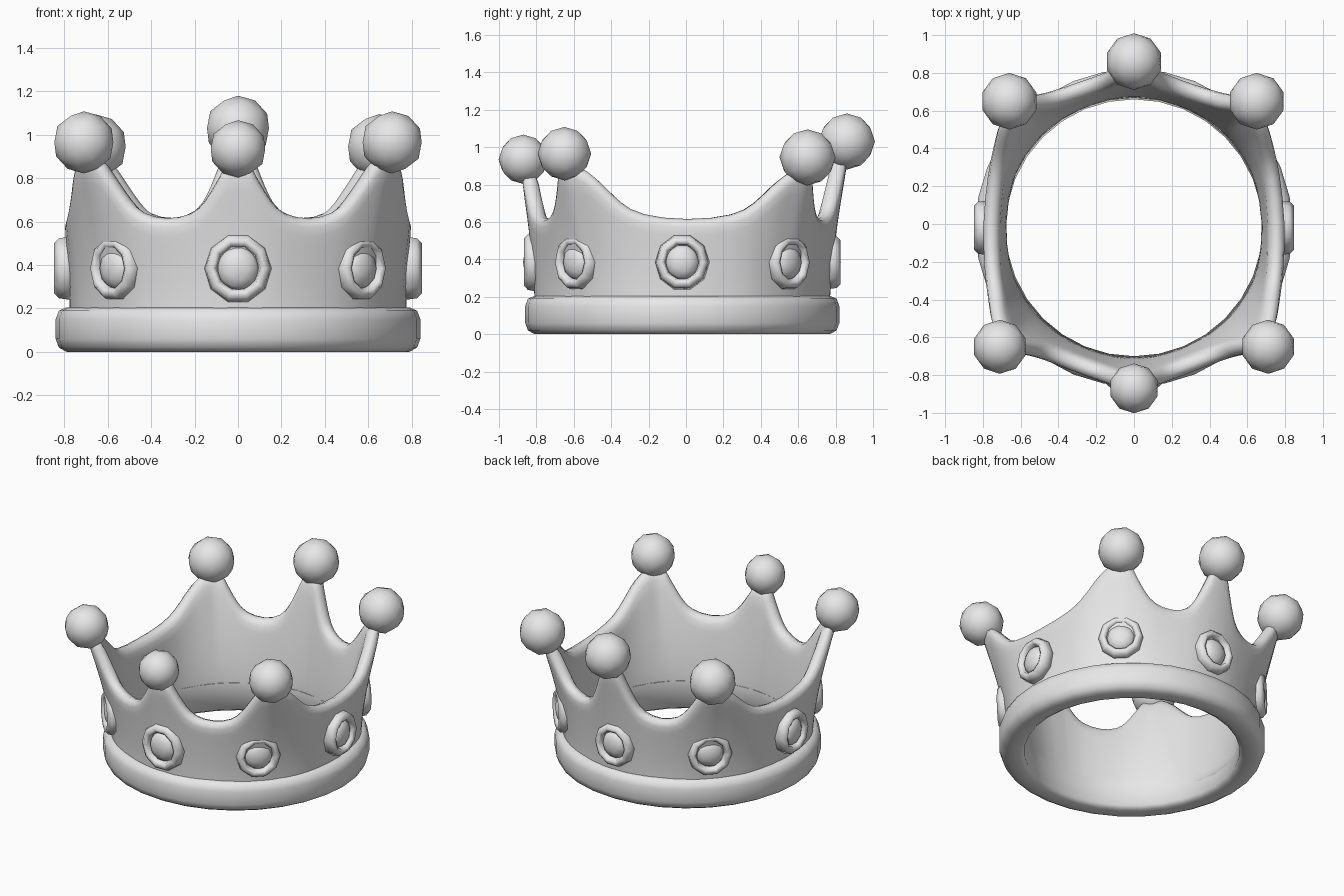
import bpy, bmesh, math
from mathutils import Vector, Matrix

if "Cube" in bpy.data.objects:
    bpy.data.objects.remove(bpy.data.objects["Cube"])

metal = bpy.data.materials.new("plain_grey")
metal.use_nodes = True
metal.diffuse_color = (0.8, 0.8, 0.8, 1)
metal.node_tree.nodes["Principled BSDF"].inputs["Base Color"].default_value = (0.8, 0.8, 0.8, 1)

CENTRE_Y = -0.02


def add_object(name, bm, sharp=None):
    bmesh.ops.recalc_face_normals(bm, faces=bm.faces[:])
    mesh = bpy.data.meshes.new(name)
    bm.to_mesh(mesh)
    bm.free()
    mesh.materials.append(metal)
    obj = bpy.data.objects.new(name, mesh)
    bpy.context.collection.objects.link(obj)
    for poly in mesh.polygons:
        poly.use_smooth = True
    if sharp:
        bpy.ops.object.select_all(action="DESELECT")
        obj.select_set(True)
        bpy.context.view_layer.objects.active = obj
        bpy.ops.object.shade_smooth_by_angle(angle=math.radians(sharp))
    return obj


def ring_of_sections(bm, sections):
    """Join closed cross-sections into a closed loop of quads."""
    rows = [[bm.verts.new(p) for p in section] for section in sections]
    n = len(rows[0])
    for i, row in enumerate(rows):
        nxt = rows[(i + 1) % len(rows)]
        for j in range(n):
            k = (j + 1) % n
            bm.faces.new((row[j], nxt[j], nxt[k], row[k]))


def polar(radius, angle, z):
    return Vector((radius * math.cos(angle), CENTRE_Y + radius * math.sin(angle), z))


# Base band: rounded profile turned around the centre
band_profile = [(0.68, 0.02), (0.71, 0.0), (0.79, 0.0), (0.825, 0.02), (0.84, 0.06),
                (0.84, 0.15), (0.825, 0.19), (0.79, 0.205), (0.69, 0.2)]
bm = bmesh.new()
ring_of_sections(bm, [[polar(r, math.tau * i / 32, z) for r, z in band_profile]
                      for i in range(32)])
add_object("base_band", bm, 60)

# Balls on the points: name, centre, radius, in order around the crown
balls = [("back_left", (0.65, 0.65, 0.945), 0.15),
         ("back", (0, 0.86, 1.03), 0.15),
         ("back_right", (-0.66, 0.65, 0.945), 0.15),
         ("front_right", (-0.71, -0.65, 0.965), 0.143),
         ("front", (0, -0.87, 0.935), 0.132),
         ("front_left", (0.71, -0.65, 0.965), 0.143)]
spikes = []
for name, centre, radius in balls:
    bm = bmesh.new()
    bmesh.ops.create_icosphere(bm, subdivisions=2, radius=radius,
                               matrix=Matrix.Translation(centre))
    add_object(name + "_ball", bm)
    x, y, z = centre
    spikes.append((math.atan2(y - CENTRE_Y, x) % math.tau,
                   math.hypot(x, y - CENTRE_Y) + 0.015, z - 0.06))

# Wall: columns follow the concave sides of each point, leaning outward
# (fraction of the way to the valley, fraction of the height)
slope = [(0.62, 0.1), (0.45, 0.33), (0.32, 0.6), (0.22, 0.82), (0.16, 1.0)]
columns = []
for i, (angle, tip_radius, tip_z) in enumerate(spikes):
    before = (angle - spikes[i - 1][0]) % math.tau / 2
    after = (spikes[(i + 1) % len(spikes)][0] - angle) % math.tau / 2

    def column(offset, gap, fraction, height):
        wide = gap > 0.6
        if wide:
            fraction_angle = fraction * 0.9 if fraction < 1 else 1
            if fraction < 0.2:
                fraction_angle = fraction * 0.55
        else:
            fraction_angle = fraction
        low_lean = 0.04 if wide else 0.09
        lean = (tip_radius - 0.79) * (1 - fraction) + low_lean * fraction
        columns.append((angle + offset * gap * fraction_angle, lean,
                        0.61 + height * (tip_z - 0.61), tip_z))

    column(-1, before, 1, 0)
    for fraction, height in slope:
        column(-1, before, fraction, height)
    column(1, after, 0, 1)
    for fraction, height in reversed(slope):
        column(1, after, fraction, height)


def wall_radius(z, lean, tip_z):
    return 0.79 + lean * (max(z - 0.2, 0) / (tip_z - 0.2)) ** 1.4


sections = []
for angle, lean, top, tip_z in columns:
    levels = [0.08 + (top - 0.08) * s / 6 for s in range(7)]
    outer = [polar(wall_radius(z, lean, tip_z), angle, z) for z in levels]
    inner = [polar(wall_radius(z, lean, tip_z) - 0.105 + 0.02 * z, angle, z) for z in levels]
    sections.append(outer + inner[::-1])
bm = bmesh.new()
ring_of_sections(bm, sections)
wall = add_object("pointed_wall", bm)
wall.modifiers.new("rounding", "SUBSURF").levels = 1

# Eight gems, each a domed stone in a raised rim
for i in range(8):
    angle = math.tau * i / 8
    size = 1.08 if i == 6 else 1.0
    out = Vector((math.cos(angle), math.sin(angle), 0))
    side = Vector((-math.sin(angle), math.cos(angle), 0))
    place = Matrix((side, Vector((0, 0, 1)), out)).transposed().to_4x4()
    place.translation = polar(0.80, angle, 0.385)

    rim_profile = [(0.155, -0.04), (0.145, 0.025), (0.122, 0.047), (0.1, 0.035), (0.085, -0.04)]
    rim = []
    for j in range(10):
        a = math.tau * j / 10
        rim.append([place @ Vector((size * r * math.cos(a) * 0.95, size * r * math.sin(a), d))
                    for r, d in rim_profile])
    bm = bmesh.new()
    ring_of_sections(bm, rim)
    add_object("gem_rim_%d" % (i + 1), bm)

    bm = bmesh.new()
    bmesh.ops.create_icosphere(bm, subdivisions=2, radius=0.095 * size,
                               matrix=place @ Matrix.Diagonal((0.95, 1, 0.5, 1)))
    add_object("gem_stone_%d" % (i + 1), bm)
